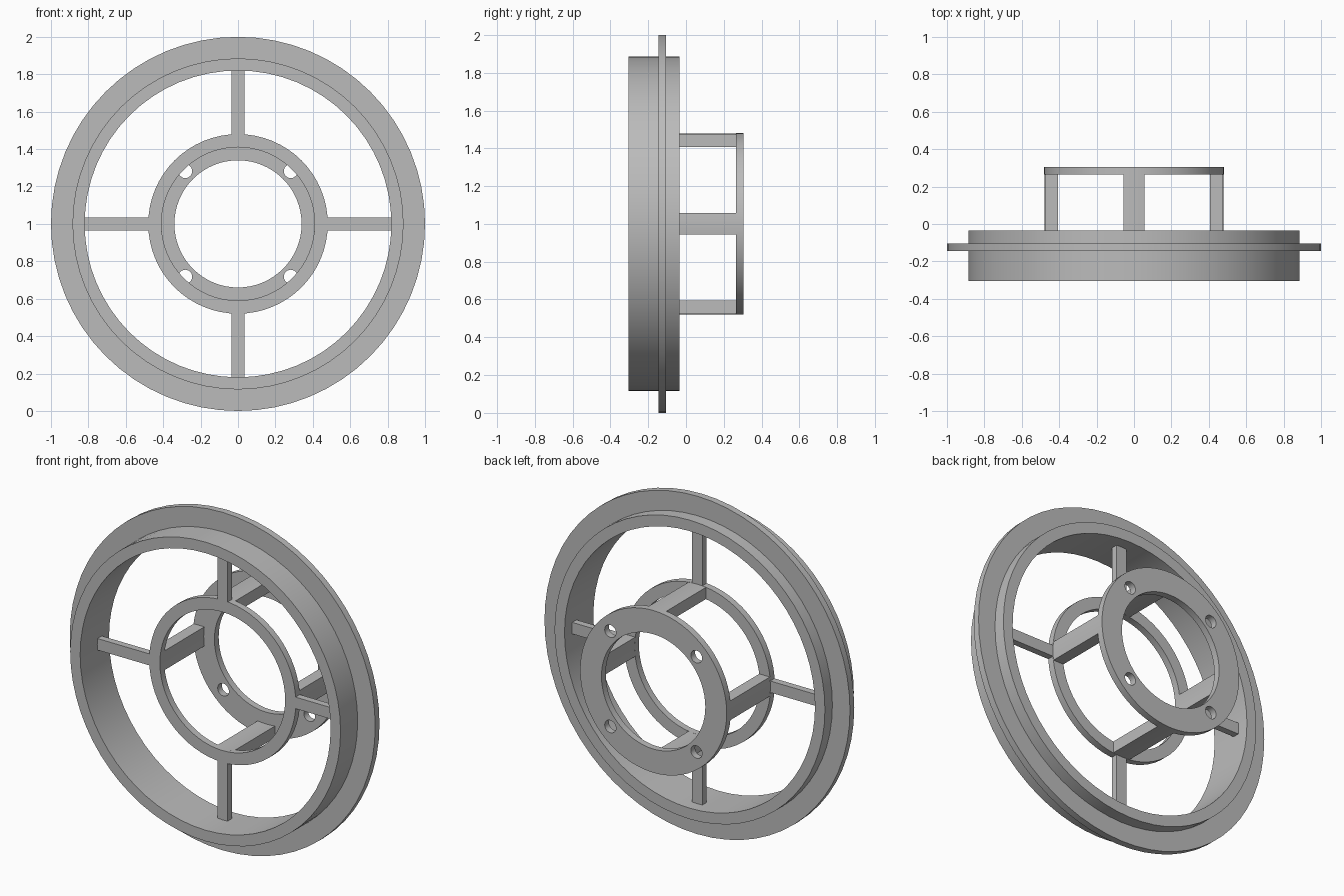
import bpy, bmesh, math
from mathutils import Matrix, Vector

cube = bpy.data.objects.get("Cube")
if cube:
    bpy.data.objects.remove(cube, do_unlink=True)

SEGMENTS = 64
CENTRE = Vector((0, 0, 1))

grey = bpy.data.materials.new("plain_grey")
grey.use_nodes = True
grey.diffuse_color = (0.5, 0.5, 0.5, 1)
grey.node_tree.nodes["Principled BSDF"].inputs["Base Color"].default_value = (0.5, 0.5, 0.5, 1)


def finish(name, bm):
    """Turn a bmesh into a named, shaded object sitting on the wheel centre."""
    bmesh.ops.recalc_face_normals(bm, faces=bm.faces)
    mesh = bpy.data.meshes.new(name)
    bm.to_mesh(mesh)
    bm.free()
    mesh.materials.append(grey)
    obj = bpy.data.objects.new(name, mesh)
    obj.location = CENTRE
    bpy.context.collection.objects.link(obj)
    bpy.ops.object.select_all(action='DESELECT')
    obj.select_set(True)
    bpy.context.view_layer.objects.active = obj
    bpy.ops.object.shade_smooth_by_angle(angle=math.radians(30))
    return obj


def lathe(name, profile):
    """Spin a closed (radius, y) profile around the y axis."""
    bm = bmesh.new()
    rings = []
    for i in range(SEGMENTS):
        a = 2 * math.pi * i / SEGMENTS
        rings.append([bm.verts.new((r * math.cos(a), y, r * math.sin(a))) for r, y in profile])
    n = len(profile)
    for i in range(SEGMENTS):
        p, q = rings[i], rings[(i + 1) % SEGMENTS]
        for j in range(n):
            k = (j + 1) % n
            bm.faces.new((p[j], p[k], q[k], q[j]))
    return finish(name, bm)


def ring(name, inner, outer, y0, y1):
    return lathe(name, [(inner, y0), (outer, y0), (outer, y1), (inner, y1)])


def radial_bar(name, half_width, inner, outer, y0, y1, turn):
    """Bar whose two ends follow circles around the axis, turned into place."""
    xs = [half_width * t for t in (-1, -0.5, 0, 0.5, 1)]
    outline = [(x, math.sqrt(outer ** 2 - x * x)) for x in xs]
    outline += [(x, math.sqrt(inner ** 2 - x * x)) for x in reversed(xs)]
    bm = bmesh.new()
    face = bm.faces.new([bm.verts.new((x, y0, z)) for x, z in outline])
    made = bmesh.ops.extrude_face_region(bm, geom=[face])["geom"]
    moved = [v for v in made if isinstance(v, bmesh.types.BMVert)]
    bmesh.ops.translate(bm, verts=moved, vec=(0, y1 - y0, 0))
    bmesh.ops.rotate(bm, verts=bm.verts, matrix=Matrix.Rotation(turn, 3, 'Y'))
    return finish(name, bm)


# Outer rim with its raised flange
lathe("outer_rim", [(0.82, -0.305), (0.885, -0.305), (0.885, -0.145), (1.0, -0.145),
                    (1.0, -0.105), (0.885, -0.105), (0.885, -0.035), (0.82, -0.035)])

# Hub ring in the plane of the flange
ring("hub_ring", 0.41, 0.48, -0.145, -0.105)

# Spokes and the struts that carry the back plate
for i, side in enumerate(("top", "left", "bottom", "right")):
    turn = i * math.pi / 2
    radial_bar("spoke_" + side, 0.034, 0.46, 0.825, -0.145, -0.105, turn)
    radial_bar("strut_" + side, 0.057, 0.41, 0.479, -0.125, 0.28, turn)

# Back plate with four bolt holes
plate = ring("back_plate", 0.34, 0.48, 0.265, 0.305)
bm = bmesh.new()
for sx in (-1, 1):
    for sz in (-1, 1):
        place = Matrix.Translation((sx * 0.282, 0.285, sz * 0.282)) @ Matrix.Rotation(math.pi / 2, 4, 'X')
        bmesh.ops.create_cone(bm, cap_ends=True, segments=24, radius1=0.037, radius2=0.037,
                              depth=0.2, matrix=place)
cutter = finish("hole_cutter", bm)
cutter.hide_render = True
holes = plate.modifiers.new("bolt_holes", 'BOOLEAN')
holes.operation = 'DIFFERENCE'
holes.solver = 'EXACT'
holes.object = cutter
bpy.ops.object.select_all(action='DESELECT')
plate.select_set(True)
bpy.context.view_layer.objects.active = plate
bpy.ops.object.modifier_apply(modifier=holes.name)
bpy.data.objects.remove(cutter, do_unlink=True)
bpy.ops.object.shade_smooth_by_angle(angle=math.radians(30))
